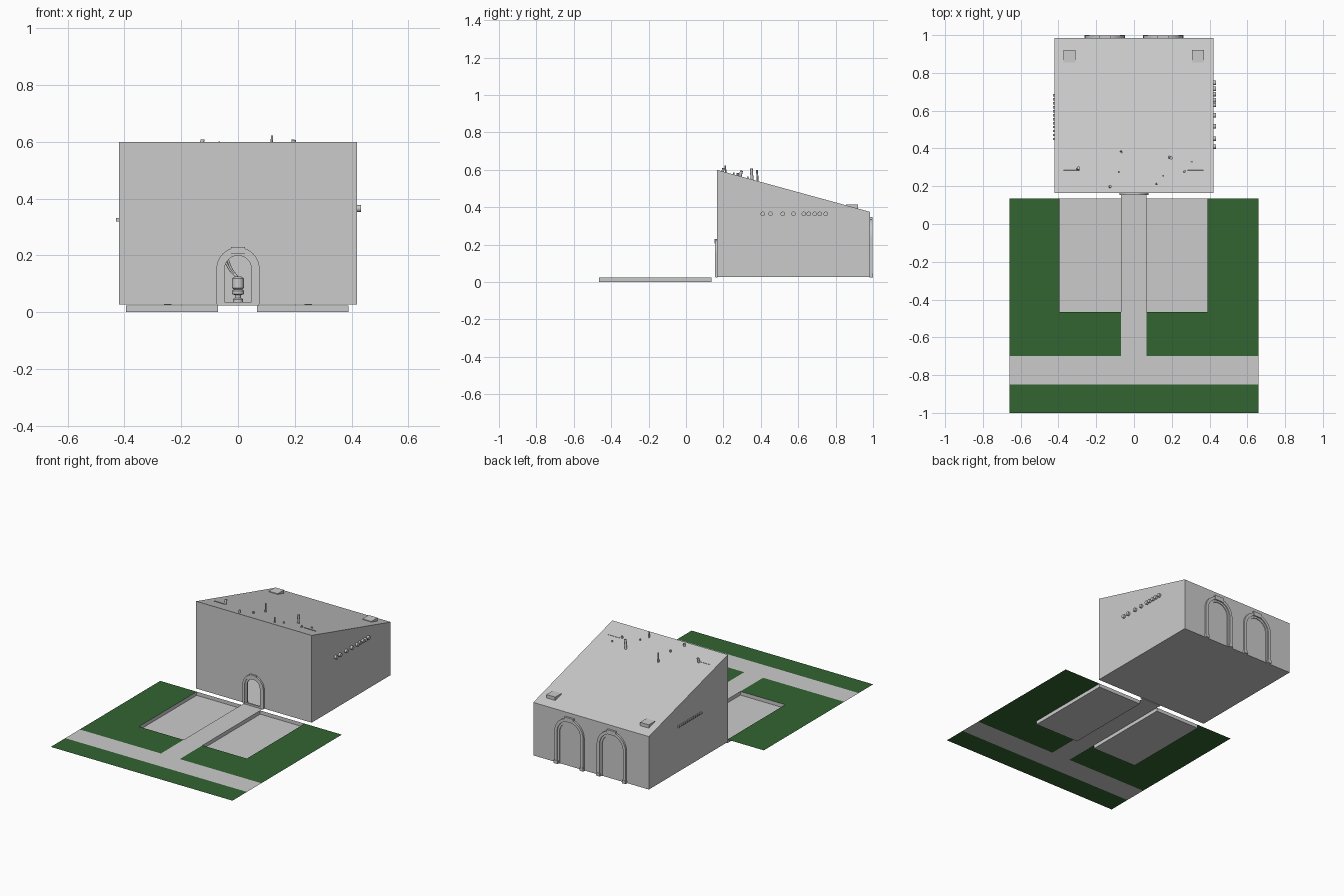
import bpy, bmesh, math
from mathutils import Vector

if "Cube" in bpy.data.objects:
    bpy.data.objects.remove(bpy.data.objects["Cube"])


def mat(name, rgb):
    m = bpy.data.materials.new(name)
    m.diffuse_color = (*rgb, 1)
    m.use_nodes = True
    m.node_tree.nodes["Principled BSDF"].inputs["Base Color"].default_value = m.diffuse_color
    return m


GREY = mat("stone grey", (0.6, 0.6, 0.6))
GREEN = mat("grass green", (0.032, 0.128, 0.031))


def finish(name, bm, mats=(GREY,), smooth=False, fix=True):
    if fix:
        bmesh.ops.recalc_face_normals(bm, faces=bm.faces)
    me = bpy.data.meshes.new(name)
    bm.to_mesh(me)
    bm.free()
    for m in mats:
        me.materials.append(m)
    ob = bpy.data.objects.new(name, me)
    bpy.context.collection.objects.link(ob)
    if smooth:
        bpy.context.view_layer.objects.active = ob
        ob.select_set(True)
        bpy.ops.object.shade_smooth_by_angle(angle=math.radians(40))
        ob.select_set(False)
    return ob


def quad(bm, pts, idx=0):
    f = bm.faces.new([bm.verts.new(p) for p in pts])
    f.material_index = idx


def box(name, x0, x1, y0, y1, z0, z1):
    bm = bmesh.new()
    bmesh.ops.create_cube(bm, size=1)
    for v in bm.verts:
        v.co = ((x0 + x1) / 2 + v.co.x * (x1 - x0), (y0 + y1) / 2 + v.co.y * (y1 - y0),
                (z0 + z1) / 2 + v.co.z * (z1 - z0))
    return finish(name, bm)


def rod(name, a, b, r, sides=10):
    a, b = Vector(a), Vector(b)
    bm = bmesh.new()
    bmesh.ops.create_cone(bm, cap_ends=True, segments=sides, radius1=r, radius2=r, depth=(b - a).length)
    q = (b - a).to_track_quat('Z', 'Y')
    for v in bm.verts:
        v.co = q @ v.co + (a + b) / 2
    return finish(name, bm, smooth=True)


def arch_points(r, spring, z0, n=20):
    pts = [(r, z0)]
    pts += [(r * math.cos(math.pi * i / n), spring + r * math.sin(math.pi * i / n)) for i in range(n + 1)]
    return pts + [(-r, z0)]


def arch_band(name, cx, y0, y1, r_out, r_in, spring, z0):
    bm = bmesh.new()
    rings = []
    for o, i in zip(arch_points(r_out, spring, z0), arch_points(r_in, spring, z0)):
        rings.append([bm.verts.new((cx + p[0], y, p[1])) for p, y in ((o, y0), (o, y1), (i, y1), (i, y0))])
    for a, b in zip(rings, rings[1:]):
        for k in range(4):
            bm.faces.new((a[k], a[(k + 1) % 4], b[(k + 1) % 4], b[k]))
    bm.faces.new(rings[0])
    bm.faces.new(rings[-1])
    return finish(name, bm, smooth=True)


# Lawn with paths and two sunken terraces
GZ = 0.024
xs = [-0.66, -0.395, -0.07, 0.067, 0.39, 0.66]
ys = [-1, -0.85, -0.70, -0.465, 0.135]
bm = bmesh.new()
for i in range(5):
    for j in range(4):
        x0, x1, y0, y1 = xs[i], xs[i + 1], ys[j], ys[j + 1]
        c = [(x0, y0), (x1, y0), (x1, y1), (x0, y1)]
        if j == 3 and i in (1, 3):
            quad(bm, [(x, y, 0) for x, y in c])
            for k in range(4):
                a, b = c[k], c[(k + 1) % 4]
                quad(bm, [(*b, 0), (*a, 0), (*a, GZ), (*b, GZ)])
        else:
            path = j == 1 or (i == 2 and j >= 2)
            quad(bm, [(x, y, GZ) for x, y in c], 0 if path else 1)
quad(bm, [(xs[2], 0.135, GZ), (xs[3], 0.135, GZ), (xs[3], 0.165, GZ), (xs[2], 0.165, GZ)])
finish("lawn_and_paths", bm, (GREY, GREEN), fix=False)

# Building shell with open front door and sloping roof
W, F, B, Z0, ZF, ZB = 0.42, 0.165, 0.985, 0.027, 0.60, 0.375
bm = bmesh.new()
quad(bm, [(-W, F, Z0), (-W, F, ZF), (W, F, ZF), (W, F, Z0)]
     + [(x, F, z) for x, z in arch_points(0.048, 0.155, Z0)])
quad(bm, [(W, B, Z0), (W, B, ZB), (-W, B, ZB), (-W, B, Z0)])
quad(bm, [(-W, F, ZF), (-W, B, ZB), (W, B, ZB), (W, F, ZF)])
quad(bm, [(-W, F, Z0), (W, F, Z0), (W, B, Z0), (-W, B, Z0)])
for s in (-1, 1):
    quad(bm, [(s * W, F, Z0), (s * W, B, Z0), (s * W, B, ZB), (s * W, F, ZF)])
bmesh.ops.remove_doubles(bm, verts=bm.verts, dist=1e-5)
finish("building_shell", bm)


def roof(y):
    return ZF + (ZB - ZF) * (y - F) / (B - F)


# Door frame, keystone and threshold
arch_band("door_frame_outer", 0, 0.154, 0.167, 0.076, 0.060, 0.152, Z0)
arch_band("door_frame_inner", 0, 0.159, 0.170, 0.060, 0.047, 0.152, Z0)
box("door_keystone", -0.024, 0.024, 0.153, 0.167, 0.205, 0.230)
box("door_threshold", -0.072, 0.072, 0.157, 0.168, 0.024, 0.035)

# Back arches with keystone and feet
for s, side in ((-1, "left"), (1, "right")):
    cx = s * 0.154
    arch_band("back_arch_outer_" + side, cx, 0.983, 0.997, 0.105, 0.086, 0.235, Z0)
    arch_band("back_arch_inner_" + side, cx, 0.983, 0.990, 0.086, 0.072, 0.235, Z0)
    box("back_keystone_" + side, cx - 0.032, cx + 0.032, 0.983, 0.998, 0.318, 0.347)
    for e in (-1, 1):
        fx = cx + e * 0.094
        box("back_arch_foot", fx - 0.013, fx + 0.013, 0.982, 1.0, 0.025, 0.045)

# Roof vents
for x in (-0.342, 0.338):
    box("roof_vent", x - 0.032, x + 0.032, 0.855, 0.92, 0.37, 0.415)

# Rods and stubs poking out of the roof: x, y, top z, lean x, lean y, radius
stubs = [(-0.30, 0.285, 0.595, 0.006, 0.012, 0.008), (-0.07, 0.385, 0.600, 0.006, -0.006, 0.005),
         (-0.08, 0.275, 0.583, 0, 0, 0.006), (-0.13, 0.195, 0.608, 0.005, 0.004, 0.007),
         (0.117, 0.215, 0.622, 0.003, -0.006, 0.004), (0.155, 0.255, 0.586, 0, 0, 0.005),
         (0.187, 0.355, 0.607, 0.01, -0.006, 0.008), (0.265, 0.275, 0.582, 0.005, 0.004, 0.006),
         (0.305, 0.330, 0.564, 0, 0, 0.005)]
for x, y, z, dx, dy, r in stubs:
    rod("roof_stub", (x, y, roof(y) - 0.02), (x + dx, y + dy, z), r)
for x in (-0.33, 0.325):
    rod("roof_thin_rod", (x - 0.042, 0.285, roof(0.285) + 0.001), (x + 0.042, 0.285, roof(0.285) + 0.001), 0.002, 6)

# Round studs on the right wall, small studs on the left
for y in (0.41, 0.452, 0.517, 0.575, 0.63, 0.656, 0.688, 0.715, 0.747):
    rod("right_stud", (0.41, y, 0.365), (0.434, y, 0.365), 0.012, 14)
for k in range(12):
    y = 0.45 + k * 0.021
    box("left_stud", -0.429, -0.41, y - 0.006, y + 0.006, 0.32, 0.332)

# Pump seen through the open door: turned body and two bent pipes
bm = bmesh.new()
prof = [(0.0, 0.027), (0.018, 0.027), (0.018, 0.045), (0.011, 0.05), (0.011, 0.06), (0.022, 0.064),
        (0.022, 0.075), (0.015, 0.08), (0.021, 0.085), (0.021, 0.118), (0.012, 0.125), (0.0, 0.125)]
vs = [bm.verts.new((r, 0, z)) for r, z in prof]
es = [bm.edges.new(p) for p in zip(vs, vs[1:])]
bmesh.ops.spin(bm, geom=vs + es, cent=(0, 0, 0), axis=(0, 0, 1), angle=2 * math.pi, steps=20)
bmesh.ops.remove_doubles(bm, verts=bm.verts, dist=1e-5)
body = finish("pump_body", bm, smooth=True)
body.location = (0, 0.6, 0)
for k in range(2):
    cu = bpy.data.curves.new("pump_pipe", 'CURVE')
    cu.dimensions = '3D'
    cu.bevel_depth = 0.004
    cu.bevel_resolution = 2
    sp = cu.splines.new('BEZIER')
    pts = [(0, 0.12), (-0.025, 0.145 + 0.01 * k), (-0.048 + 0.012 * k, 0.185)]
    sp.bezier_points.add(len(pts) - 1)
    for p, (x, z) in zip(sp.bezier_points, pts):
        p.co = (x, 0.6, z)
        p.handle_left_type = p.handle_right_type = 'AUTO'
    cu.materials.append(GREY)
    bpy.context.collection.objects.link(bpy.data.objects.new("pump_pipe", cu))
